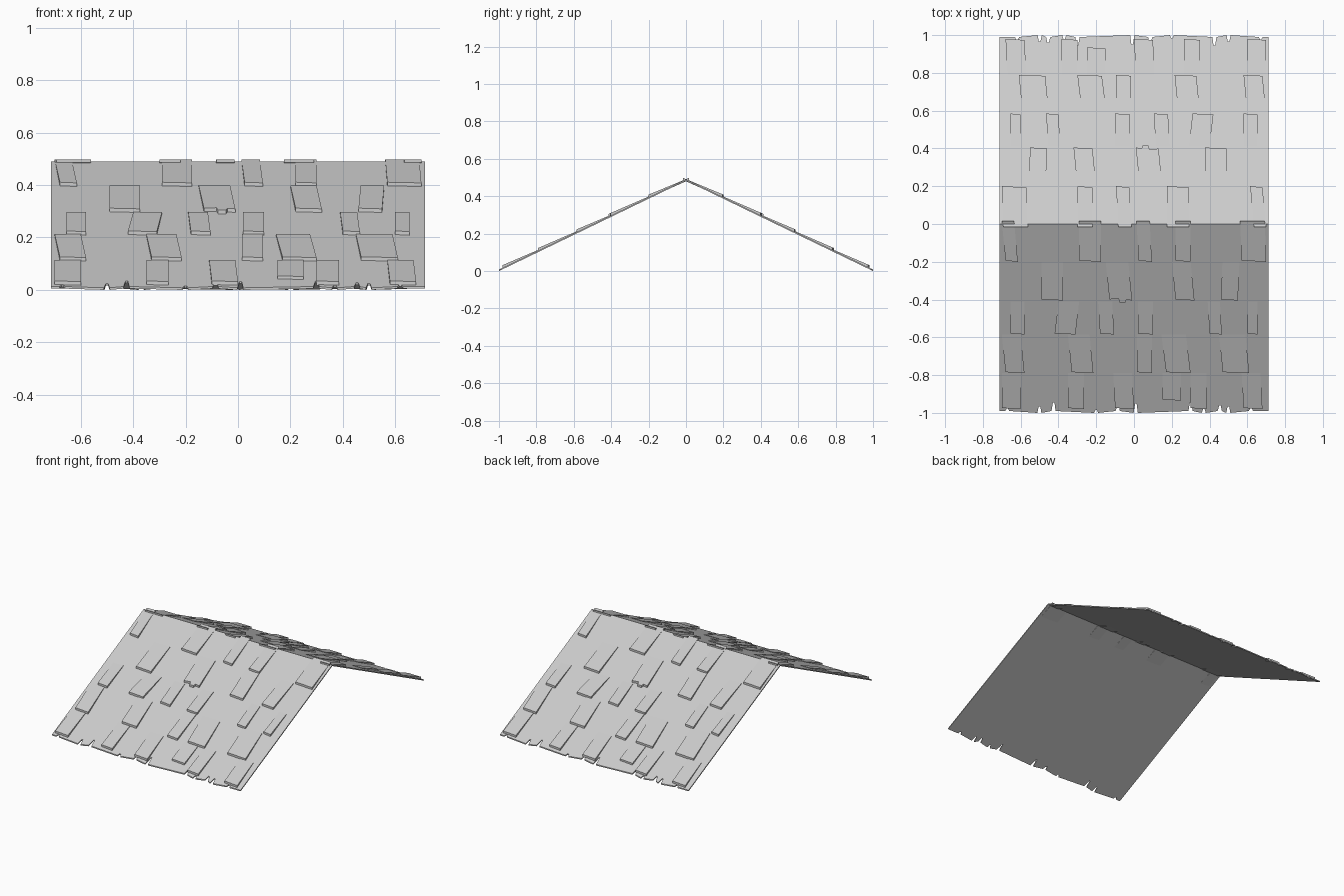
import bpy, bmesh, math
from mathutils import Matrix

cube = bpy.data.objects.get("Cube")
if cube:
    bpy.data.objects.remove(cube, do_unlink=True)

HALF_WIDTH = 0.713
RIDGE = 0.491
PITCH = 0.483
SLAB = 0.008

grey = bpy.data.materials.new("weathered grey")
grey.use_nodes = True
colour = (0.6, 0.6, 0.6, 1)
grey.diffuse_color = colour
grey.node_tree.nodes["Principled BSDF"].inputs["Base Color"].default_value = colour


def roof_height(y):
    """Height of the slab's upper face on the front slope."""
    return RIDGE + PITCH * y


def add_plate(bm, outline, top, bottom):
    """Closed plate from an (x, y) outline between two height functions."""
    upper = [bm.verts.new((x, y, top(y))) for x, y in outline]
    lower = [bm.verts.new((x, y, bottom(y))) for x, y in outline]
    bm.faces.new(upper)
    bm.faces.new(lower[::-1])
    count = len(outline)
    for i in range(count):
        j = (i + 1) % count
        bm.faces.new((upper[i], lower[i], lower[j], upper[j]))


def make_object(name, bm, back):
    """Turn the mesh into an object, spun half a turn for the back slope."""
    if back:
        bmesh.ops.rotate(bm, verts=bm.verts, matrix=Matrix.Rotation(math.pi, 3, "Z"))
    bmesh.ops.recalc_face_normals(bm, faces=bm.faces)
    mesh = bpy.data.meshes.new(name)
    bm.to_mesh(mesh)
    bm.free()
    mesh.materials.append(grey)
    obj = bpy.data.objects.new(name, mesh)
    bpy.context.collection.objects.link(obj)


# Splits along the eave: centre and depth
splits = [(-0.67, 0.012), (-0.5, 0.035), (-0.425, 0.045), (-0.2, 0.015),
          (-0.085, 0.03), (0.01, 0.05), (0.3, 0.045), (0.37, 0.02),
          (0.455, 0.03), (0.5, 0.035), (0.62, 0.015)]


def build_slab(name, back):
    outline = [(HALF_WIDTH, 0), (-HALF_WIDTH, 0), (-HALF_WIDTH, -0.99)]
    for i, (x, depth) in enumerate(splits):
        edge = -0.99 - 0.01 * (i % 2)
        outline += [(x - 0.012, edge), (x - 0.004, edge + depth),
                    (x + 0.004, edge + depth), (x + 0.01, edge)]
    outline.append((HALF_WIDTH, -0.99))
    bm = bmesh.new()
    add_plate(bm, outline, roof_height, lambda y: roof_height(y) - SLAB)
    make_object(name, bm, back)


# Raised shingles per row: left and right of the lower edge, lean of the upper edge
rows = [
    (0.016, -0.2, [(-0.68, -0.615, -0.02), (-0.29, -0.175, 0), (0.025, 0.095, -0.012),
                   (0.22, 0.3, 0), (0.57, 0.7, -0.008)]),
    (-0.2, -0.405, [(-0.49, -0.375, 0), (-0.13, -0.01, -0.02),
                    (0.22, 0.32, -0.02), (0.46, 0.55, 0.008)]),
    (-0.41, -0.585, [(-0.655, -0.58, 0), (-0.42, -0.31, 0.02), (-0.18, -0.105, -0.01),
                     (0.02, 0.1, 0), (0.4, 0.465, -0.01), (0.6, 0.655, 0)]),
    (-0.585, -0.79, [(-0.68, -0.58, -0.02), (-0.33, -0.215, -0.02), (0.015, 0.095, 0),
                     (0.17, 0.3, -0.025), (0.47, 0.61, -0.02)]),
    (-0.79, -0.98, [(-0.7, -0.6, 0), (-0.35, -0.265, 0), (-0.1, 0, -0.01),
                    (0.15, 0.25, 0), (0.3, 0.385, 0), (0.58, 0.68, -0.01)]),
]


def build_shingles(name, back):
    bm = bmesh.new()
    for number, (top, low, shingles) in enumerate(rows):
        for i, (left, right, lean) in enumerate(shingles):
            end = low
            if number == len(rows) - 1 and i == 3:
                end += 0.045
            outline = [(right + lean, top), (left + lean, top), (left, end + 0.006)]
            if number == 1 and i == 1:
                # Chipped lower edge
                width = right - left
                outline += [(left + width * 0.4, end + 0.01),
                            (left + width * 0.45, end - 0.01),
                            (left + width * 0.7, end - 0.01),
                            (left + width * 0.75, end + 0.005)]
            outline.append((right, end))

            def upper(y):
                lift = 0.004 + 0.010 * (top - y) / (top - low)
                return roof_height(min(y, 0.006)) + lift

            add_plate(bm, outline, upper, lambda y: roof_height(min(y, 0)) - SLAB / 2)
    make_object(name, bm, back)


for side, back in (("front", False), ("back", True)):
    build_slab(side + "_roof_slab", back)
    build_shingles(side + "_shingles", back)
